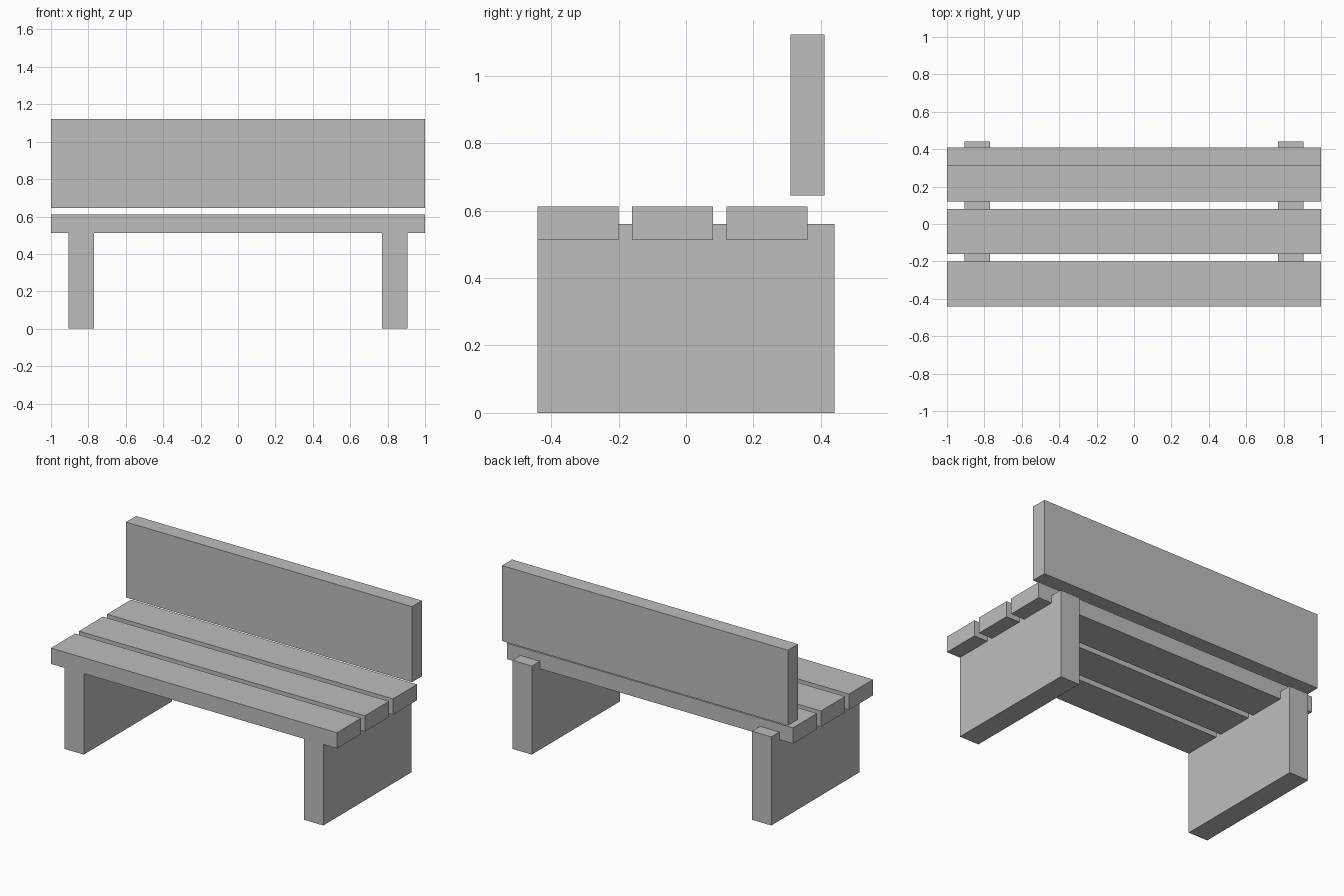
import bpy

cube = bpy.data.objects.get("Cube")
if cube:
    bpy.data.objects.remove(cube, do_unlink=True)

# Single grey finish
grey = bpy.data.materials.new("light_grey")
grey.use_nodes = True
colour = (0.515, 0.515, 0.515, 1)
grey.diffuse_color = colour
grey.node_tree.nodes["Principled BSDF"].inputs["Base Color"].default_value = colour


def box(name, x, y, z):
    """Add a box spanning the given (low, high) ranges."""
    spans = (x, y, z)
    bpy.ops.mesh.primitive_cube_add(size=1, location=[(a + b) / 2 for a, b in spans])
    obj = bpy.context.object
    obj.name = name
    obj.scale = [b - a for a, b in spans]
    bpy.ops.object.transform_apply(location=False, rotation=False, scale=True)
    obj.data.materials.append(grey)
    return obj


# Slab legs
box("left_leg", (0.77, 0.905), (-0.44, 0.44), (0, 0.56))
box("right_leg", (-0.905, -0.77), (-0.44, 0.44), (0, 0.56))

# Seat slats, let into the tops of the legs
for name, front in (("front", -0.44), ("middle", -0.16), ("rear", 0.12)):
    box(name + "_seat_slat", (-1, 1), (front, front + 0.24), (0.512, 0.612))

# Backrest board, floating just above the seat
box("backrest", (-1, 1), (0.31, 0.41), (0.645, 1.122))
